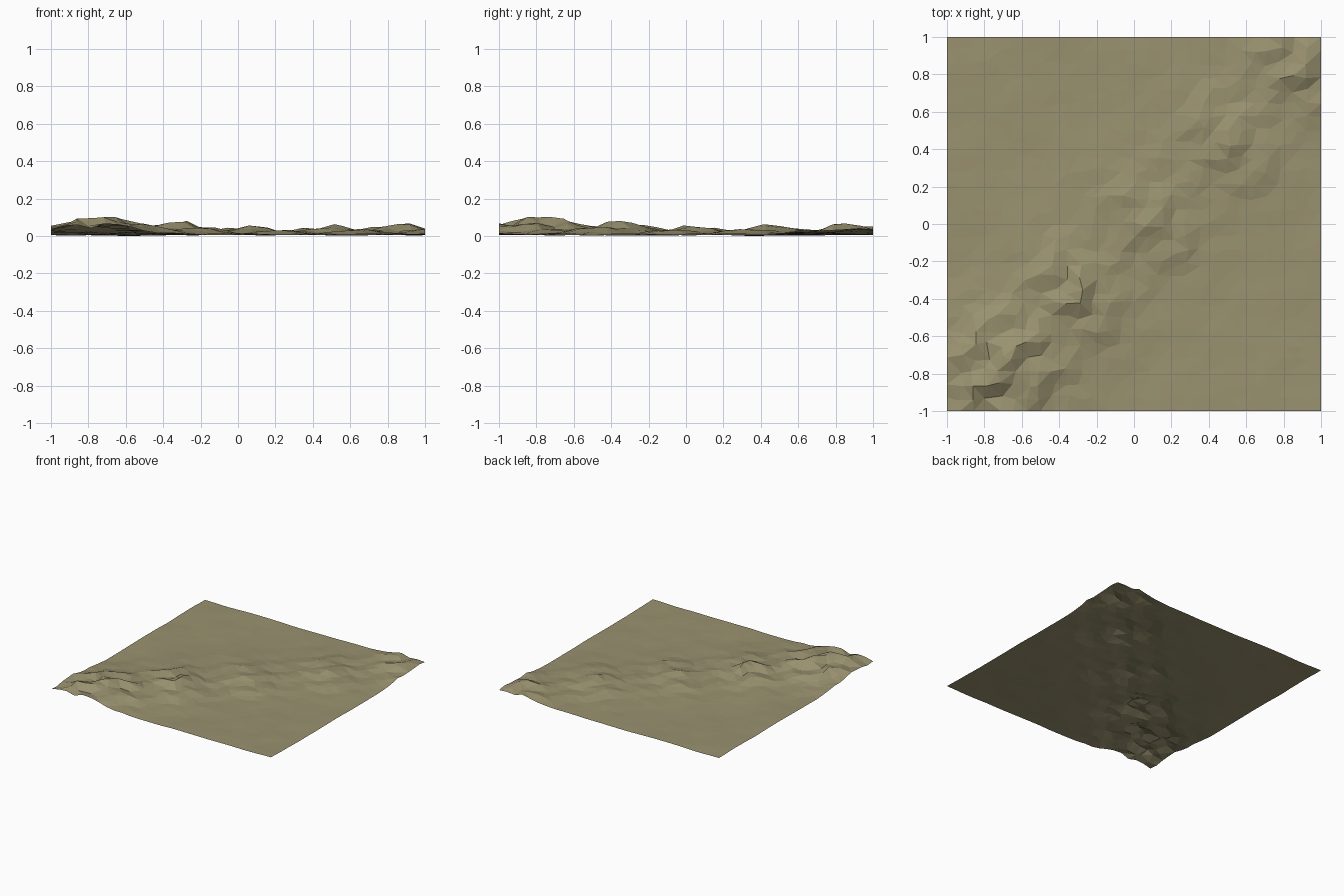
import bpy, bmesh, math, random
from mathutils import Vector, noise

if "Cube" in bpy.data.objects:
    bpy.data.objects.remove(bpy.data.objects["Cube"])

random.seed(4)
CELLS = 28
# Hills strung along the diagonal: (distance along it, height, length)
HILLS = [(-1.06, 0.108, 0.36), (-0.48, 0.075, 0.22), (0.08, 0.056, 0.2),
         (0.67, 0.058, 0.2), (1.22, 0.066, 0.22)]


def ground_height(x, y):
    u = (x + y) / math.sqrt(2)      # along the diagonal
    v = (x - y) / math.sqrt(2)      # across the diagonal
    # shallow plain with slight unevenness
    z = 0.016 + 0.003 * v * v
    z += 0.005 * noise.noise(Vector((x * 3, y * 3, 0.4)))
    z += 0.003 * noise.noise(Vector((x * 7, y * 7, 2.4)))
    # hills along the ridge line
    along = max(h * math.exp(-((u - c) / w) ** 2) for c, h, w in HILLS)
    along = max(along, 0.024)
    # three parallel crests with a slight weave
    mid = 0.04 + 0.035 * math.sin(u * 22)
    crest = 0.76 + 0.24 * math.cos((v - mid) * 2 * math.pi / 0.22)
    z += along * crest * math.exp(-((v - 0.03) / 0.31) ** 2)
    return z


# Terrain sheet, with inner points scattered so the facets are irregular
bm = bmesh.new()
bmesh.ops.create_grid(bm, x_segments=CELLS, y_segments=CELLS, size=1)
for vert in bm.verts:
    if not vert.is_boundary:
        vert.co.x += random.uniform(-0.017, 0.017)
        vert.co.y += random.uniform(-0.017, 0.017)
    vert.co.z = ground_height(vert.co.x, vert.co.y)
low = min(vert.co.z for vert in bm.verts)
for vert in bm.verts:
    vert.co.z -= low
bmesh.ops.triangulate(bm, faces=bm.faces[:], quad_method='BEAUTY')

mesh = bpy.data.meshes.new("terrain")
bm.to_mesh(mesh)
bm.free()
terrain = bpy.data.objects.new("terrain", mesh)
bpy.context.collection.objects.link(terrain)

# Dry grass colour
grass = bpy.data.materials.new("dry_grass")
grass.diffuse_color = (0.32, 0.285, 0.16, 1)
grass.use_nodes = True
grass.node_tree.nodes["Principled BSDF"].inputs["Base Color"].default_value = grass.diffuse_color
mesh.materials.append(grass)
